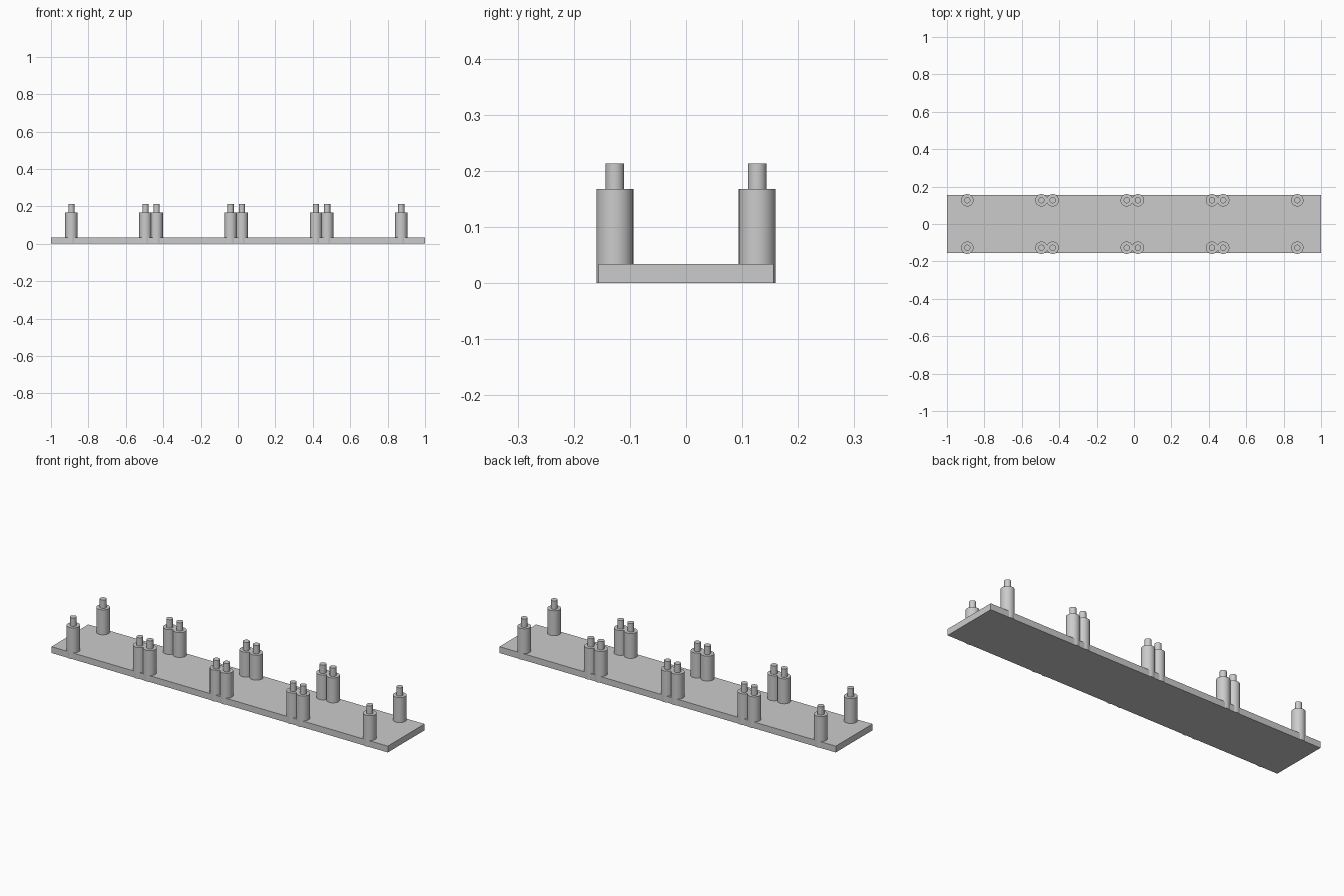
import bpy
import math

cube = bpy.data.objects.get("Cube")
if cube:
    bpy.data.objects.remove(cube, do_unlink=True)

# Single plain material
grey = bpy.data.materials.new("light_grey")
grey.use_nodes = True
colour = (0.6, 0.6, 0.6, 1.0)
grey.diffuse_color = colour
grey.node_tree.nodes["Principled BSDF"].inputs["Base Color"].default_value = colour

PLATE_TOP, POST_TOP, PIN_TOP = 0.034, 0.168, 0.213
POST_RADIUS, PIN_RADIUS = 0.033, 0.0165
ROW_Y = 0.1268


def cylinder(name, radius, x, y, bottom, top):
    bpy.ops.mesh.primitive_cylinder_add(
        vertices=32, radius=radius, depth=top - bottom,
        location=(x, y, (bottom + top) / 2))
    obj = bpy.context.object
    obj.name = name
    obj.data.materials.append(grey)
    bpy.ops.object.shade_smooth_by_angle(angle=math.radians(30))


# Base plate
bpy.ops.mesh.primitive_cube_add(size=1, location=(0, 0, PLATE_TOP / 2))
plate = bpy.context.object
plate.name = "base_plate"
plate.scale = (2, 0.312, PLATE_TOP)
bpy.ops.object.transform_apply(location=False, rotation=False, scale=True)
plate.data.materials.append(grey)

# Four bays, each with a post at both ends, in two rows
for row, y in (("front", -ROW_Y), ("back", ROW_Y)):
    for bay in range(4):
        start = -0.891 + bay * 0.456
        for end, x in (("right", start), ("left", start + 0.396)):
            label = f"{row}_{end}_{bay + 1}"
            cylinder("post_" + label, POST_RADIUS, x, y, 0, POST_TOP)
            cylinder("pin_" + label, PIN_RADIUS, x, y, POST_TOP, PIN_TOP)
